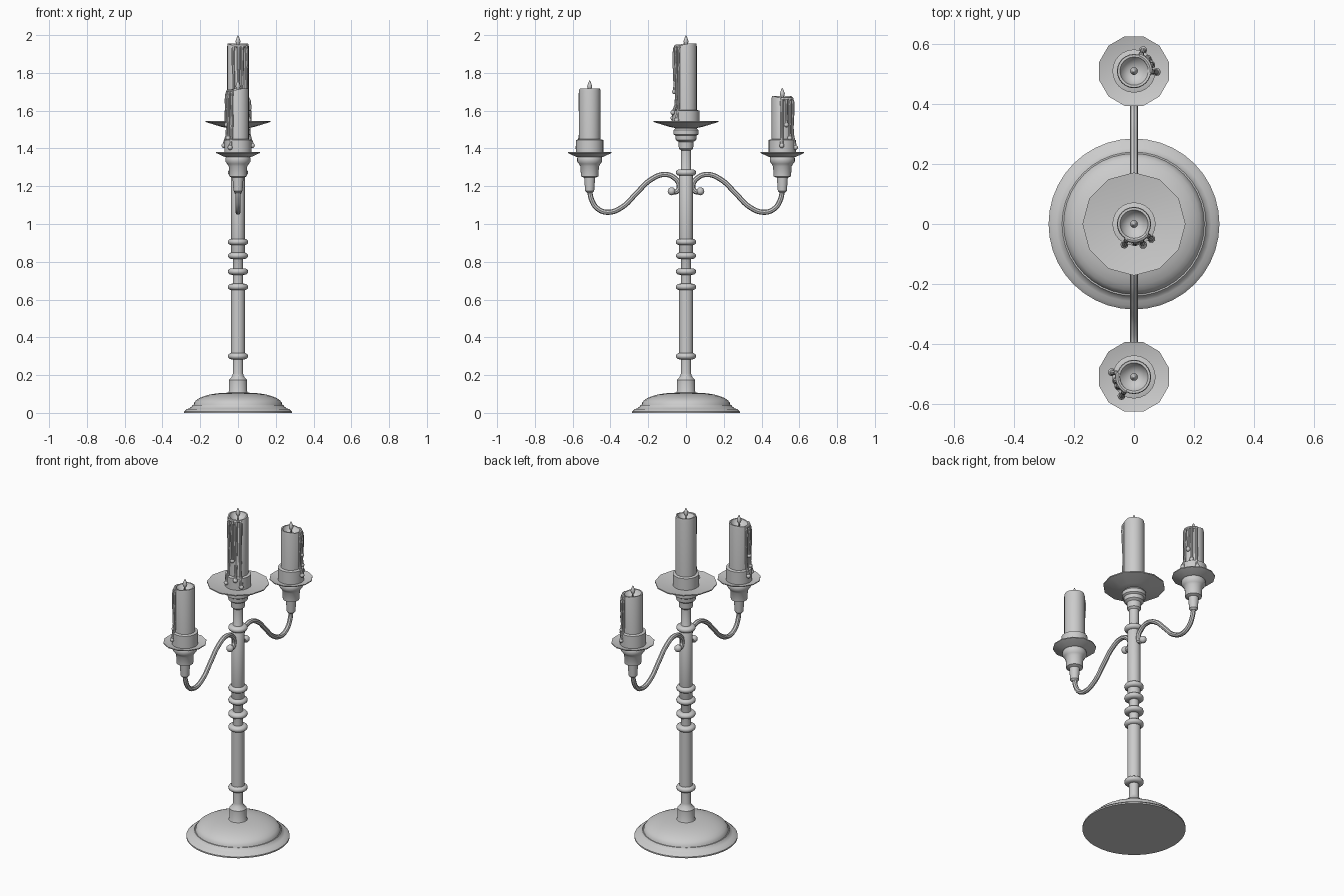
import bpy, bmesh
from math import sin, cos, pi, radians
from mathutils import Vector

cube = bpy.data.objects.get("Cube")
if cube:
    bpy.data.objects.remove(cube)

grey = bpy.data.materials.new("plain grey")
grey.use_nodes = True
grey.diffuse_color = (0.6, 0.6, 0.6, 1)
grey.node_tree.nodes["Principled BSDF"].inputs["Base Color"].default_value = (0.6, 0.6, 0.6, 1)


def finish(obj, angle=40):
    obj.data.materials.clear()
    obj.data.materials.append(grey)
    bpy.ops.object.select_all(action='DESELECT')
    obj.select_set(True)
    bpy.context.view_layer.objects.active = obj
    bpy.ops.object.shade_smooth_by_angle(angle=radians(angle))


def lathe(name, profile, y=0, sides=24, turn=0, dip=None, angle=40):
    """Turn (radius, height) points about a vertical axis; dip lowers points by angle and radius."""
    bm = bmesh.new()
    rings = []
    for r, z in profile:
        if r == 0:
            rings.append([bm.verts.new((0, y, z))] * sides)
            continue
        ring = []
        for i in range(sides):
            a = turn + 2 * pi * i / sides
            drop = dip(a, z) if dip else 0
            ring.append(bm.verts.new((r * cos(a), y + r * sin(a), z - drop)))
        rings.append(ring)
    for low, high in zip(rings, rings[1:]):
        for i in range(sides):
            j = (i + 1) % sides
            corners = list(dict.fromkeys((low[i], low[j], high[j], high[i])))
            if len(corners) > 2:
                bm.faces.new(corners)
    for ring in (rings[0], rings[-1]):
        if len(set(ring)) > 2:
            bm.faces.new(ring)
    bmesh.ops.recalc_face_normals(bm, faces=bm.faces)
    mesh = bpy.data.meshes.new(name)
    bm.to_mesh(mesh)
    bm.free()
    obj = bpy.data.objects.new(name, mesh)
    bpy.context.collection.objects.link(obj)
    finish(obj, angle)


def tube(name, points, thickness, radii=None, resolution=6):
    """Round rod through the points."""
    data = bpy.data.curves.new(name, 'CURVE')
    data.dimensions = '3D'
    data.bevel_depth = thickness
    data.bevel_resolution = 2
    data.resolution_u = resolution
    data.use_fill_caps = True
    spline = data.splines.new('BEZIER')
    spline.bezier_points.add(len(points) - 1)
    for i, (bp, p) in enumerate(zip(spline.bezier_points, points)):
        bp.co = p
        bp.handle_left_type = bp.handle_right_type = 'AUTO'
        bp.radius = radii[i] if radii else 1
    obj = bpy.data.objects.new(name, data)
    bpy.context.collection.objects.link(obj)
    bpy.ops.object.select_all(action='DESELECT')
    obj.select_set(True)
    bpy.context.view_layer.objects.active = obj
    bpy.ops.object.convert(target='MESH')
    finish(bpy.context.view_layer.objects.active)


def ball(name, centre, radius):
    n = 8
    pts = [(radius * sin(pi * i / n) if 0 < i < n else 0, -radius * cos(pi * i / n)) for i in range(n + 1)]
    lathe(name, [(r, centre.z + z) for r, z in pts], y=centre.y, sides=12)
    bpy.context.view_layer.objects.active.location.x = centre.x


# Foot: stepped rim and shallow dome
dome = [(0.05 + 0.185 * cos(t * pi / 16), 0.043 + 0.064 * sin(t * pi / 16)) for t in range(9)]
lathe("foot", [(0.285, 0), (0.285, 0.008), (0.272, 0.02), (0.258, 0.024), (0.245, 0.034),
               (0.24, 0.043)] + dome, sides=40)

# Stem with turned neck and narrow sections
lathe("stem", [(0.055, 0.1), (0.048, 0.115), (0.048, 0.175), (0.03, 0.195), (0.027, 0.21),
               (0.027, 0.295), (0.037, 0.305), (0.037, 0.66), (0.027, 0.67), (0.027, 0.82),
               (0.036, 0.84), (0.036, 1.27), (0.027, 1.285), (0.027, 1.41)])

# Rings around the stem
for i, z in enumerate((0.3, 0.667, 0.748, 0.832, 0.905, 1.272)):
    bulge = [(0.034 + 0.02 * sin(pi * k / 6), z - 0.017 * cos(pi * k / 6)) for k in range(7)]
    lathe("stem_ring_%d" % (i + 1), bulge, angle=60)


def candle(name, y, base, top, start, sides_of_drips):
    """Cup, candle with hollow top, flame and wax drips."""
    middle = start + sum(sides_of_drips[::len(sides_of_drips) - 1], ()) [0] / 2
    middle = start + radians(38)
    lathe(name + "_cup", [(0.072, base - 0.015), (0.072, base + 0.06), (0.057, base + 0.064)], y)

    def dip(a, z):
        return 0.012 * max(0, cos(a - middle)) if z > top - 0.01 else 0
    lathe(name + "_wax", [(0.057, base), (0.057, top - 0.012), (0.055, top), (0.047, top),
                          (0.04, top - 0.018), (0.022, top - 0.032), (0, top - 0.036)], y, dip=dip)
    lathe(name + "_flame", [(0, top - 0.036), (0.004, top - 0.03), (0.004, top - 0.01),
                            (0.011, top + 0.003), (0.013, top + 0.012), (0.009, top + 0.026),
                            (0.004, top + 0.038), (0, top + 0.045)], y, sides=12)

    def around(a, r, z):
        return Vector((r * cos(a), y + r * sin(a), z))
    # Overflowing lip of wax along part of the rim
    arc = [around(start + radians(76) * k / 6, 0.054, top - 0.014) for k in range(7)]
    tube(name + "_wax_lip", arc, 0.009, resolution=3)
    # Drips running down the side
    for i, (offset, end) in enumerate(sides_of_drips):
        a = start + offset
        foot = base + end
        wide = 0.061 if foot > base + 0.06 else 0.076
        path = [around(a, 0.052, top - 0.01), around(a, 0.06, top - 0.03),
                around(a, 0.06, max(foot, base + 0.06) + 0.03), around(a, wide, foot)]
        tube("%s_drip_%d" % (name, i + 1), path, 0.009, (0.9, 1, 0.8, 1.1))
        ball("%s_drip_end_%d" % (name, i + 1), around(a, wide, foot), 0.013)


# Middle holder: turned cup and wide twelve-sided dish
lathe("middle_socket", [(0.027, 1.39), (0.038, 1.4), (0.04, 1.435), (0.054, 1.445), (0.056, 1.468),
                        (0.067, 1.475), (0.067, 1.497), (0.058, 1.505), (0.058, 1.52)])
lathe("middle_dish", [(0.055, 1.508), (0.09, 1.515), (0.172, 1.54), (0.172, 1.546), (0.08, 1.53)],
      sides=12)
candle("middle_candle", 0, 1.54, 1.955, radians(245),
       [(0.0, 0.02), (0.5, 0.16), (0.85, 0.05), (1.3, 0.01)])

# Side arms, each with a socket, dish and candle
arm = [(0.51, 1.185), (0.502, 1.135), (0.47, 1.083), (0.415, 1.062), (0.34, 1.088), (0.26, 1.165),
       (0.19, 1.232), (0.115, 1.262), (0.06, 1.243), (0.036, 1.2), (0.05, 1.172), (0.075, 1.172)]
for name, s, top, start in (("front", -1, 1.717, radians(165)), ("back", 1, 1.677, radians(-5))):
    tube(name + "_arm", [(0, s * d, z) for d, z in arm], 0.0135)
    ball(name + "_arm_scroll", Vector((0, s * 0.076, 1.173)), 0.021)
    y = s * 0.51
    lathe(name + "_socket", [(0.014, 1.165), (0.024, 1.175), (0.029, 1.245), (0.046, 1.252),
                             (0.049, 1.305), (0.057, 1.318), (0.066, 1.33), (0.066, 1.35),
                             (0.06, 1.36), (0.06, 1.37)], y)
    lathe(name + "_dish", [(0.055, 1.352), (0.075, 1.356), (0.12, 1.376), (0.12, 1.381),
                           (0.07, 1.367)], y, sides=12, turn=radians(15))
    candle(name + "_candle", y, 1.385, top, start,
           [(0.05, 0.03), (0.45, 0.14), (0.8, 0.07), (1.25, 0.02)])
